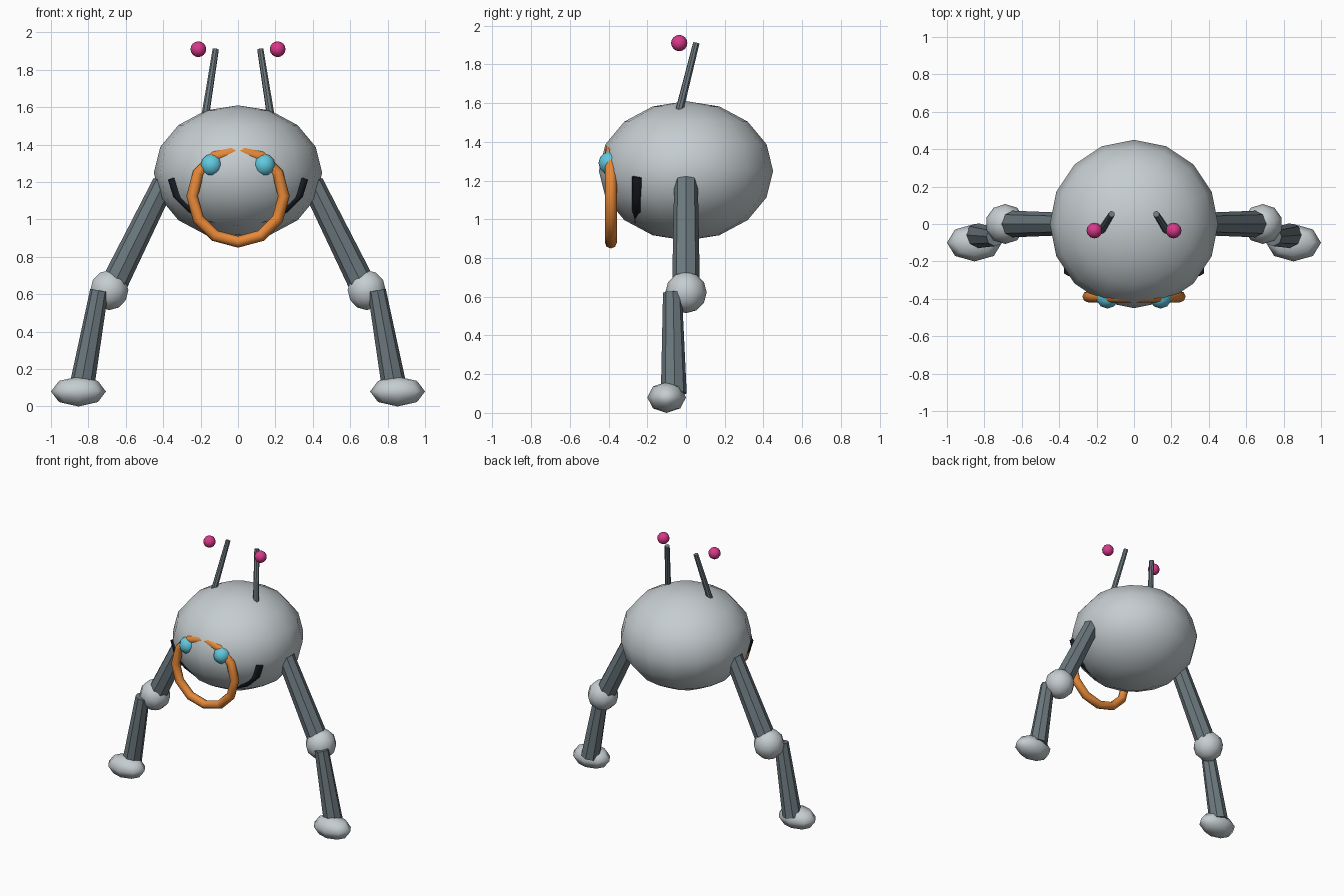
import bpy, math
from mathutils import Vector

if "Cube" in bpy.data.objects:
    bpy.data.objects.remove(bpy.data.objects["Cube"])


def material(name, rgb):
    m = bpy.data.materials.new(name)
    m.diffuse_color = (*rgb, 1)
    m.use_nodes = True
    m.node_tree.nodes["Principled BSDF"].inputs["Base Color"].default_value = m.diffuse_color
    return m


SHELL = material("pale_shell", (0.56, 0.61, 0.63))
STEEL = material("dark_steel", (0.15, 0.19, 0.21))
ORANGE = material("orange", (0.80, 0.25, 0.04))
CYAN = material("cyan", (0.12, 0.58, 0.74))
PINK = material("pink", (0.68, 0.04, 0.25))
BLACK = material("black", (0.01, 0.012, 0.018))


def finish(name, mat, smooth=True):
    ob = bpy.context.object
    ob.name = name
    ob.data.materials.append(mat)
    if smooth:
        bpy.ops.object.shade_smooth()
    return ob


def ball(name, loc, size, mat, segments, rings):
    bpy.ops.mesh.primitive_uv_sphere_add(segments=segments, ring_count=rings, radius=1, location=loc)
    bpy.context.object.scale = size
    return finish(name, mat)


def rod(name, a, b, ra, rb, sides):
    """Tapered rod from point a (radius ra) to point b (radius rb)."""
    a, b = Vector(a), Vector(b)
    d = b - a
    bpy.ops.mesh.primitive_cone_add(vertices=sides, radius1=ra, radius2=rb,
                                    depth=d.length, location=(a + b) / 2)
    bpy.context.object.rotation_euler = d.to_track_quat('Z', 'Y').to_euler()
    return finish(name, STEEL, smooth=False)


# Body
ball("body", (0, 0, 1.25), (0.45, 0.45, 0.36), SHELL, 16, 8)

# Mirrored parts
for side, s in (("left", -1), ("right", 1)):
    # Legs
    rod(f"{side}_upper_leg", (s * 0.396, 0, 1.195), (s * 0.67, 0, 0.64), 0.061, 0.072, 8)
    ball(f"{side}_knee", (s * 0.688, 0, 0.622), (0.107,) * 3, SHELL, 10, 6)
    rod(f"{side}_lower_leg", (s * 0.742, -0.07, 0.62), (s * 0.836, -0.063, 0.10), 0.049, 0.067, 8)
    ball(f"{side}_foot", (s * 0.853, -0.10, 0.08), (0.147, 0.10, 0.08), SHELL, 8, 4)
    # Antennae with floating tips
    rod(f"{side}_antenna", (s * 0.174, -0.035, 1.56), (s * 0.119, 0.053, 1.91), 0.021, 0.017, 8)
    ball(f"{side}_antenna_tip", (s * 0.212, -0.035, 1.91), (0.042,) * 3, PINK, 12, 8)
    # Eyes
    ball(f"{side}_eye", (s * 0.142, -0.392, 1.29), (0.06,) * 3, CYAN, 10, 6)

# Ring on the face
bpy.ops.mesh.primitive_torus_add(major_segments=12, minor_segments=8, major_radius=0.245,
                                 minor_radius=0.031, location=(0, -0.388, 1.125),
                                 rotation=(math.pi / 2, 0, 0))
finish("face_ring", ORANGE)

# Curved mouth strip, mostly sunk into the body
curve = bpy.data.curves.new("mouth", 'CURVE')
curve.dimensions = '3D'
curve.bevel_depth = 0.028
curve.bevel_resolution = 1
curve.use_fill_caps = True
spline = curve.splines.new('POLY')
N = 8
spline.points.add(N)
for i, p in enumerate(spline.points):
    t = math.pi * i / N
    p.co = (0.352 * math.cos(t), -0.25, 1.22 - 0.23 * math.sin(t), 1)
curve.materials.append(BLACK)
mouth = bpy.data.objects.new("mouth", curve)
bpy.context.collection.objects.link(mouth)
